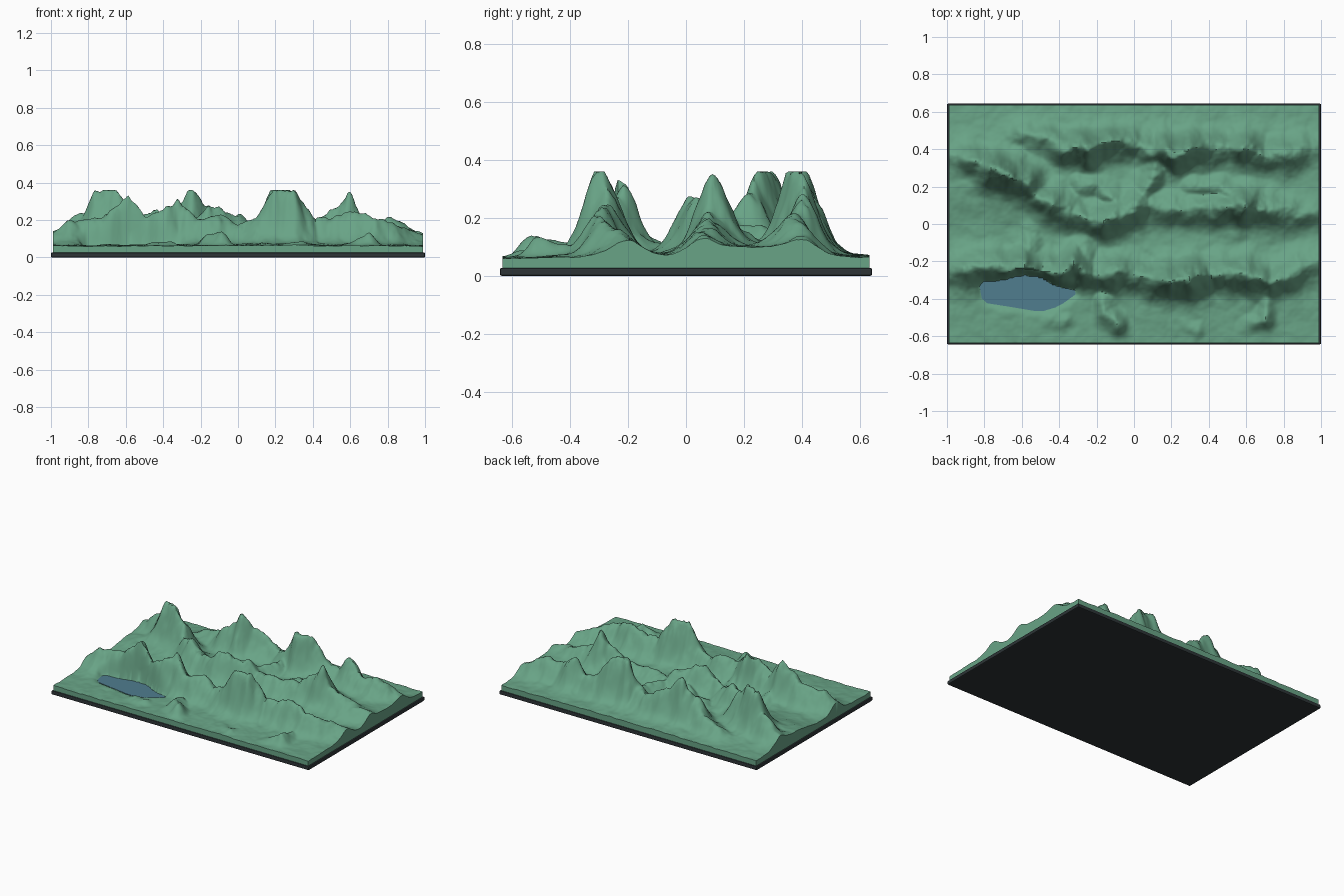
import bpy
import bmesh
import math
from mathutils import Vector, noise

HALF_X, HALF_Y = 0.99, 0.635
GROUND, SUMMIT, WATER = 0.06, 0.36, 0.058
BASIN = 0.055
BLEND = 9  # higher gives crisper meetings between slopes

# Crest lines: x, y, crest height
SOUTH_RANGE = [
    (-1, -.25, .12), (-.9, -.25, .2), (-.8, -.22, .2), (-.7, -.23, .24),
    (-.59, -.24, .33), (-.48, -.25, .22), (-.38, -.25, .27), (-.32, -.23, .31),
    (-.22, -.26, .2), (-.1, -.26, .24), (0, -.27, .18), (.1, -.3, .21),
    (.2, -.3, .37), (.3, -.29, .36), (.4, -.26, .2), (.6, -.27, .24),
    (.74, -.31, .2), (.88, -.24, .16), (1, -.2, .12)]
MIDDLE_RANGE = [
    (-1, .38, .12), (-.9, .35, .19), (-.82, .32, .25), (-.76, .29, .38),
    (-.66, .26, .37), (-.6, .23, .3), (-.52, .16, .2), (-.43, .1, .24),
    (-.32, .05, .19), (-.24, .03, .2), (-.15, .01, .28), (-.06, .06, .25),
    (.01, .1, .22), (.08, .1, .15), (.2, .08, .165), (.42, .08, .17),
    (.59, .1, .35), (.66, .09, .22), (.8, .06, .16), (1, .06, .11)]
NORTH_RANGE = [
    (-.6, .48, .13), (-.45, .45, .17), (-.35, .4, .25), (-.26, .4, .38),
    (-.18, .42, .27), (-.06, .44, .22), (.03, .43, .18), (.1, .39, .2),
    (.2, .38, .38), (.29, .39, .36), (.4, .41, .21), (.5, .4, .18),
    (.59, .4, .28), (.7, .36, .18), (.8, .37, .22), (.9, .39, .17), (1, .4, .12)]
SPURS = [
    [(-.28, .2, .12), (-.18, .21, .12), (-.08, .1, .17)],
    [(.04, .1, .14), (.13, .36, .16)],
    [(.32, .2, .12), (.46, .2, .13), (.58, .12, .2)],
    [(-.55, -.04, .09), (-.56, -.2, .18)],
    [(-.27, -.06, .1), (-.24, -.26, .18)]]
FOOTHILLS = [
    [(-.46, -.51, .08), (-.38, -.52, .09)],
    [(-.16, -.4, .11), (-.15, -.48, .13), (-.09, -.53, .14)],
    [(.27, -.53, .08), (.34, -.55, .09)],
    [(.6, -.55, .08), (.69, -.52, .13), (.72, -.4, .1)]]
LAKE_SHORE = [
    (-.83, -.31), (-.81, -.42), (-.68, -.44), (-.5, -.47), (-.4, -.44),
    (-.29, -.36), (-.42, -.33), (-.5, -.28), (-.6, -.27), (-.7, -.3)]


def make_material(name, colour):
    mat = bpy.data.materials.new(name)
    mat.use_nodes = True
    mat.diffuse_color = (*colour, 1)
    shader = next(n for n in mat.node_tree.nodes if n.type == 'BSDF_PRINCIPLED')
    shader.inputs['Base Color'].default_value = (*colour, 1)
    shader.inputs['Roughness'].default_value = 0.8
    return mat


def finish(name, bm, mat, smooth_angle=None):
    bmesh.ops.recalc_face_normals(bm, faces=bm.faces)
    mesh = bpy.data.meshes.new(name)
    bm.to_mesh(mesh)
    bm.free()
    mesh.materials.append(mat)
    obj = bpy.data.objects.new(name, mesh)
    bpy.context.collection.objects.link(obj)
    if smooth_angle:
        bpy.ops.object.select_all(action='DESELECT')
        bpy.context.view_layer.objects.active = obj
        obj.select_set(True)
        bpy.ops.object.shade_smooth_by_angle(angle=math.radians(smooth_angle))
    return obj


def round_corners(points):
    """One pass of corner cutting on a closed outline."""
    cut = []
    for a, b in zip(points, points[1:] + points[:1]):
        cut += [a.lerp(b, 0.2), a.lerp(b, 0.8)]
    return cut


def nearest(px, py, ax, ay, bx, by):
    """Distance to a segment and the position along it."""
    dx, dy = bx - ax, by - ay
    t = ((px - ax) * dx + (py - ay) * dy) / (dx * dx + dy * dy)
    t = min(max(t, 0), 1)
    return math.hypot(px - ax - t * dx, py - ay - t * dy), t


CRESTS = [(line, width) for lines, width in (
    ([SOUTH_RANGE], 0.077), ([MIDDLE_RANGE, NORTH_RANGE], 0.073),
    (SPURS, 0.06), (FOOTHILLS, 0.045)) for line in lines]
SHORE = round_corners([Vector(p) for p in LAKE_SHORE])


def range_rise(line, width, x, y):
    """Height that one crest line adds above the ground."""
    best = 0
    for a, b in zip(line, line[1:]):
        d, t = nearest(x, y, a[0], a[1], b[0], b[1])
        if d < 0.4:
            peak = a[2] + (b[2] - a[2]) * t - GROUND
            shape = 0.78 * math.exp(-(d / width) ** 2) + 0.22 * math.exp(-d / (1.7 * width))
            best = max(best, peak * shape)
    return best


def shore_distance(x, y):
    """Zero inside the lake, otherwise distance to its shore."""
    inside, best = False, 9
    for a, b in zip(SHORE, SHORE[1:] + SHORE[:1]):
        best = min(best, nearest(x, y, a.x, a.y, b.x, b.y)[0])
        if (a.y > y) != (b.y > y) and x < a.x + (b.x - a.x) * (y - a.y) / (b.y - a.y):
            inside = not inside
    return 0 if inside else best


def terrain_height(x, y):
    # Bend the slopes into gullies
    wx = x + 0.02 * noise.noise(Vector((x * 9, y * 9, 1)))
    wy = y + 0.022 * noise.noise(Vector((x * 11, y * 6, 5)))
    # Blend the ranges where their slopes meet
    rise = sum(range_rise(line, width, wx, wy) ** BLEND for line, width in CRESTS) ** (1 / BLEND)
    rough = noise.fractal(Vector((x * 12, y * 12, 3)), 0.9, 2, 4)
    z = GROUND + rise * (1 + 0.12 * rough) + 0.004 * rough
    # Valley floors between the ranges sit higher than the outer plain
    valley = math.exp(-((y - 0.2) / 0.2) ** 2) * (1 - min(rise / 0.2, 1))
    z = min(max(z + 0.035 * valley, GROUND - 0.003), SUMMIT)
    # Lake basin
    if -1 < x < -0.15 and -0.6 < y < -0.15:
        t = min(shore_distance(x, y) / 0.04, 1)
        z = BASIN + (z - BASIN) * t * (2 - t)
    return z


old = bpy.data.objects.get("Cube")
if old:
    bpy.data.objects.remove(old, do_unlink=True)

green = make_material("land_green", (0.14, 0.37, 0.24))
blue = make_material("water_blue", (0.08, 0.205, 0.275))
charcoal = make_material("base_charcoal", (0.026, 0.034, 0.037))

# Terrain block with vertical side walls
bm = bmesh.new()
bmesh.ops.create_grid(bm, x_segments=220, y_segments=140, size=1)
for v in bm.verts:
    x, y = v.co.x * HALF_X, v.co.y * HALF_Y
    v.co = (x, y, terrain_height(x, y))
rim = [e for e in bm.edges if e.is_boundary]
walls = bmesh.ops.extrude_edge_only(bm, edges=rim)["geom"]
for v in walls:
    if isinstance(v, bmesh.types.BMVert):
        v.co.z = 0.02
finish("terrain", bm, green, 50)

# Lake surface
bm = bmesh.new()
lake = bm.faces.new([bm.verts.new((p.x, p.y, WATER)) for p in SHORE])
bottom = bmesh.ops.extrude_face_region(bm, geom=[lake])["geom"]
for v in bottom:
    if isinstance(v, bmesh.types.BMVert):
        v.co.z -= 0.006
finish("lake", bm, blue)

# Base plate with softened edges
bm = bmesh.new()
bmesh.ops.create_cube(bm, size=1)
for v in bm.verts:
    v.co = (v.co.x * 2, v.co.y * 1.287, (v.co.z + 0.5) * 0.027)
plate = finish("base_plate", bm, charcoal)
bevel = plate.modifiers.new("soft_edges", 'BEVEL')
bevel.width = 0.006
bevel.segments = 2
